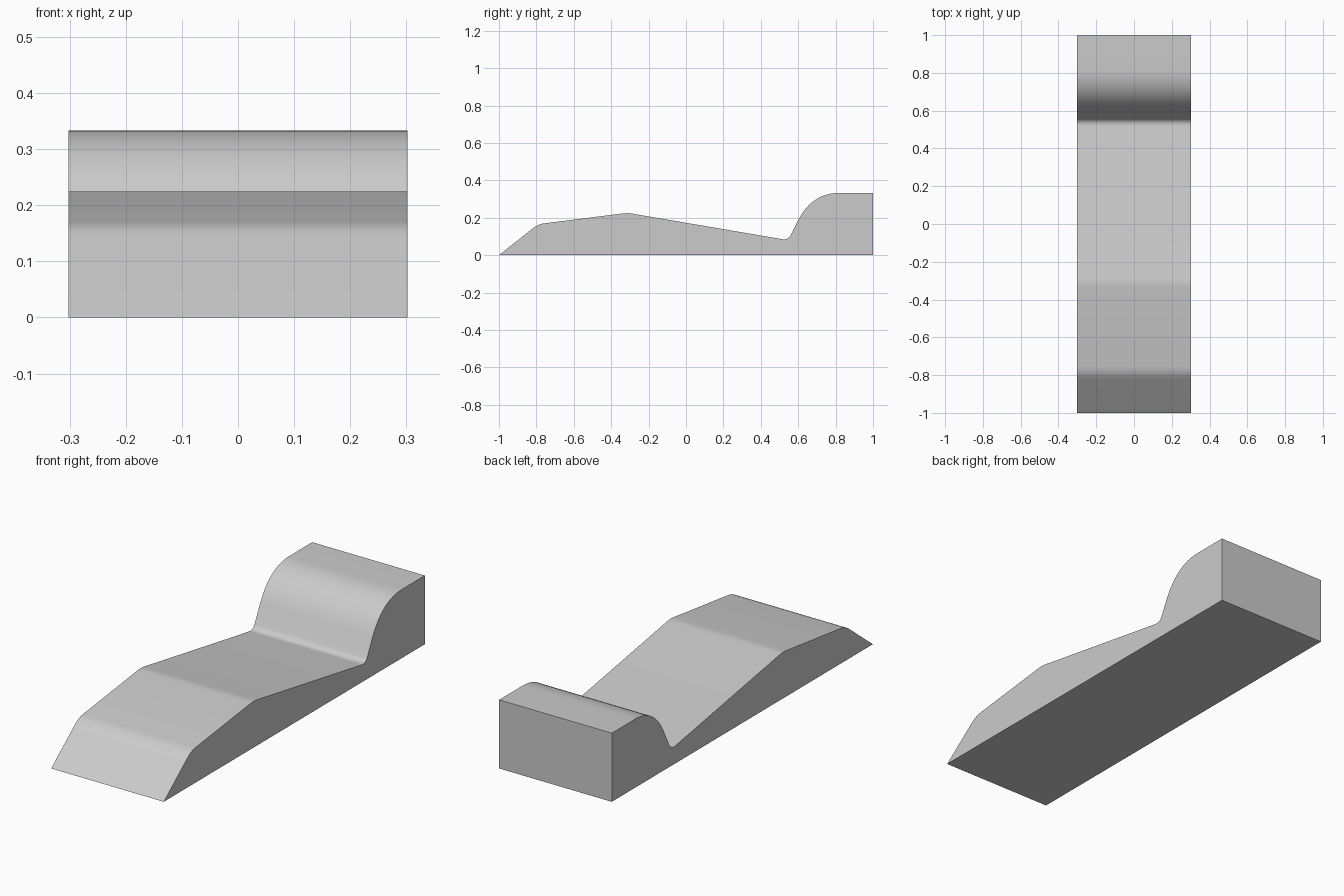
import bpy
import bmesh
import math
from mathutils import Vector

cube = bpy.data.objects.get("Cube")
if cube:
    bpy.data.objects.remove(cube, do_unlink=True)

HALF_WIDTH = 0.302

# Side profile corners: y, z, rounding before, rounding after, segments
CORNERS = [
    (-1.0, 0.0, 0, 0, 0),
    (-0.79, 0.166, 0.035, 0.035, 5),
    (-0.312, 0.226, 0.025, 0.025, 4),
    (0.546, 0.08, 0.03, 0.03, 6),
    (0.673, 0.333, 0.165, 0.15, 12),
    (1.0, 0.333, 0, 0, 0),
    (1.0, 0.0, 0, 0, 0),
]


def rounded_profile(corners):
    """Turn the corners into a closed outline with blended bends."""
    outline = []
    for i, (y, z, before, after, steps) in enumerate(corners):
        corner = Vector((y, z))
        if not steps:
            outline.append(corner)
            continue
        prev = Vector(corners[i - 1][:2])
        nxt = Vector(corners[i + 1][:2])
        start = corner + (prev - corner).normalized() * before
        end = corner + (nxt - corner).normalized() * after
        for s in range(steps + 1):
            t = s / steps
            outline.append(start * (1 - t) ** 2 + corner * 2 * t * (1 - t) + end * t ** 2)
    return outline


# Plain grey upholstery
grey = bpy.data.materials.new("light_grey")
grey.use_nodes = True
colour = (0.6, 0.6, 0.6, 1)
grey.diffuse_color = colour
grey.node_tree.nodes["Principled BSDF"].inputs["Base Color"].default_value = colour

# Lounger body: the side profile extruded across the width
bm = bmesh.new()
side = bm.faces.new([bm.verts.new((-HALF_WIDTH, p.x, p.y)) for p in rounded_profile(CORNERS)])
extruded = bmesh.ops.extrude_face_region(bm, geom=[side])
moved = [v for v in extruded["geom"] if isinstance(v, bmesh.types.BMVert)]
bmesh.ops.translate(bm, verts=moved, vec=(2 * HALF_WIDTH, 0, 0))
bmesh.ops.recalc_face_normals(bm, faces=bm.faces)
mesh = bpy.data.meshes.new("lounger_body")
bm.to_mesh(mesh)
bm.free()
mesh.materials.append(grey)
body = bpy.data.objects.new("lounger_body", mesh)
bpy.context.collection.objects.link(body)

# Smooth bends, crisp outer edges
bpy.ops.object.select_all(action="DESELECT")
body.select_set(True)
bpy.context.view_layer.objects.active = body
bpy.ops.object.shade_smooth_by_angle(angle=math.radians(30))
